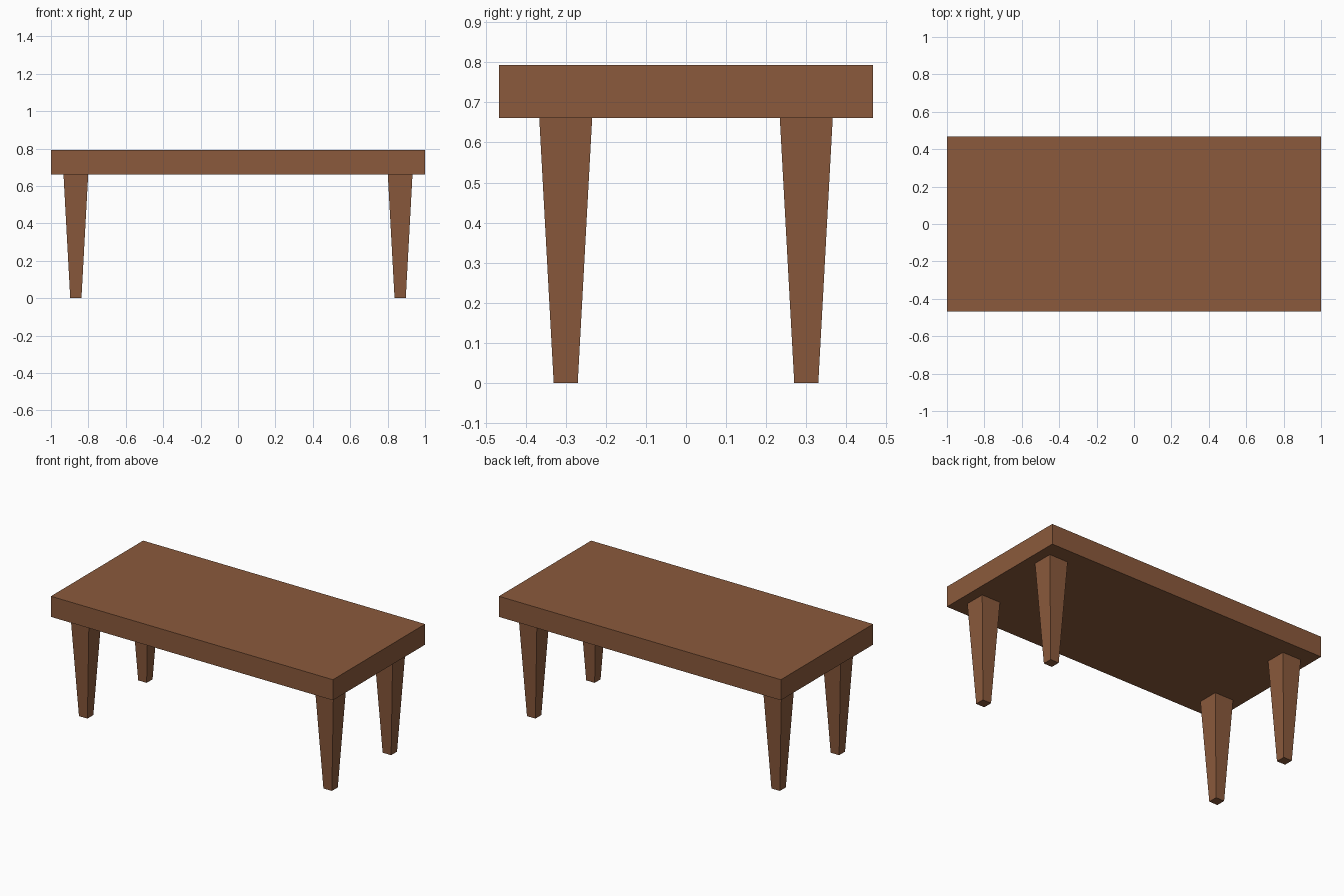
import bpy
import bmesh

if "Cube" in bpy.data.objects:
    bpy.data.objects.remove(bpy.data.objects["Cube"])

wood = bpy.data.materials.new("brown wood")
wood.diffuse_color = (0.258, 0.102, 0.045, 1.0)
wood.use_nodes = True
wood.node_tree.nodes["Principled BSDF"].inputs["Base Color"].default_value = wood.diffuse_color

TOP_Z, UNDER_Z = 0.793, 0.661


def tapered_box(name, x, y, z0, z1, bottom, top):
    """Box whose bottom and top have their own (half x, half y) sizes."""
    bm = bmesh.new()
    bmesh.ops.create_cube(bm, size=2.0)
    for v in bm.verts:
        hx, hy = top if v.co.z > 0 else bottom
        v.co = (v.co.x * hx, v.co.y * hy, z1 - z0 if v.co.z > 0 else 0.0)
    mesh = bpy.data.meshes.new(name)
    bm.to_mesh(mesh)
    bm.free()
    mesh.materials.append(wood)
    obj = bpy.data.objects.new(name, mesh)
    obj.location = (x, y, z0)
    bpy.context.collection.objects.link(obj)
    return obj


# Thick slab top
tapered_box("table_top", 0, 0, UNDER_Z, TOP_Z, (1.0, 0.467), (1.0, 0.467))

# Four legs, narrowing towards the floor
for y_name, y in (("front", -0.3), ("back", 0.3)):
    for x_name, x in (("left", -0.867), ("right", 0.867)):
        tapered_box(f"{y_name}_{x_name}_leg", x, y, 0.0, UNDER_Z,
                    (0.03, 0.03), (0.066, 0.066))
